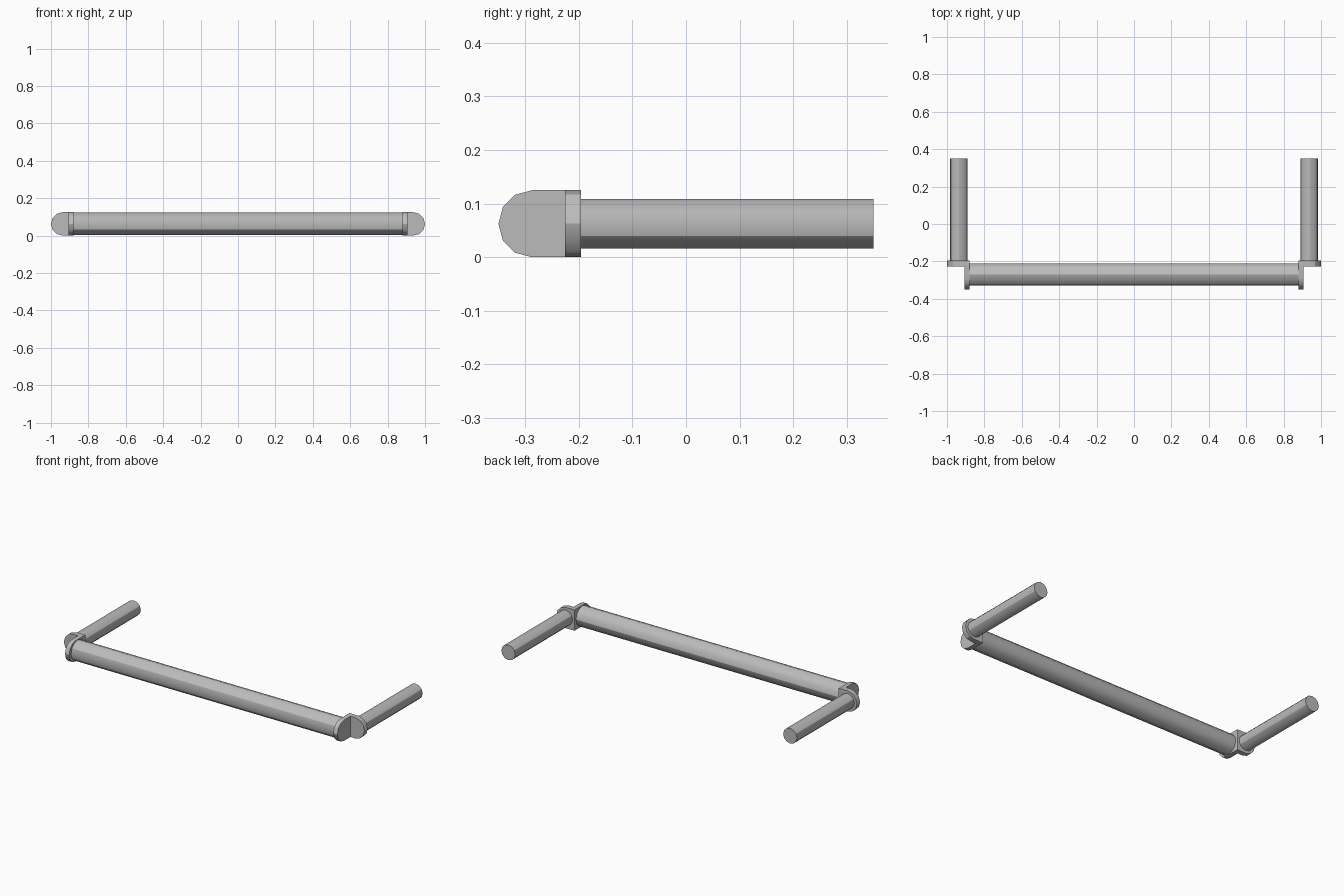
import bpy
import bmesh
import math
from mathutils import Vector

cube = bpy.data.objects.get("Cube")
if cube:
    bpy.data.objects.remove(cube, do_unlink=True)

grey = bpy.data.materials.new("plain grey")
grey.use_nodes = True
colour = (0.5, 0.5, 0.5, 1)
grey.diffuse_color = colour
grey.node_tree.nodes["Principled BSDF"].inputs["Base Color"].default_value = colour

MID_Z = 0.0625


def prism(name, profile, shift):
    """Extrude a closed outline along a vector and smooth its shallow edges."""
    bm = bmesh.new()
    face = bm.faces.new([bm.verts.new(p) for p in profile])
    grown = bmesh.ops.extrude_face_region(bm, geom=[face], use_keep_orig=True)
    new_verts = [v for v in grown["geom"] if isinstance(v, bmesh.types.BMVert)]
    bmesh.ops.translate(bm, verts=new_verts, vec=shift)
    bmesh.ops.recalc_face_normals(bm, faces=bm.faces)
    mesh = bpy.data.meshes.new(name)
    bm.to_mesh(mesh)
    bm.free()
    mesh.materials.append(grey)
    obj = bpy.data.objects.new(name, mesh)
    bpy.context.collection.objects.link(obj)
    bpy.ops.object.select_all(action="DESELECT")
    obj.select_set(True)
    bpy.context.view_layer.objects.active = obj
    bpy.ops.object.shade_smooth_by_angle(angle=math.radians(30))
    return obj


def circle(centre, radius, u, v, start=0, count=12):
    """Points at 30 degree steps in the plane of u and v."""
    points = []
    for i in range(count):
        a = start + i * math.pi / 6
        points.append(Vector(centre) + radius * (math.cos(a) * Vector(u) + math.sin(a) * Vector(v)))
    return points


X, Y, Z = Vector((1, 0, 0)), Vector((0, 1, 0)), Vector((0, 0, 1))

# Long cross bar
prism("cross_bar", circle((-0.88, -0.27, MID_Z), 0.06, Y, Z), X * 1.76)

for side, s in (("left", 1), ("right", -1)):
    # Arm running back from the bracket
    prism(side + "_arm", circle((s * 0.9375, -0.197, MID_Z), 0.046, X, Z), Y * 0.547)

    # Bracket plate that caps the bar, rounded at the front
    cap = circle((s * 0.879, -0.2875, MID_Z), MID_Z, -Y, Z, -math.pi / 2, 7)
    cap += [Vector((s * 0.879, -0.196, z)) for z in (2 * MID_Z, 0)]
    prism(side + "_bar_plate", cap, X * s * 0.027)

    # Bracket plate that carries the arm, rounded at the outer side
    flange = circle((s * 0.9375, -0.226, MID_Z), MID_Z, X * s, Z, -math.pi / 2, 7)
    flange += [Vector((s * 0.906, -0.226, z)) for z in (2 * MID_Z, 0)]
    prism(side + "_arm_plate", flange, Y * 0.03)
